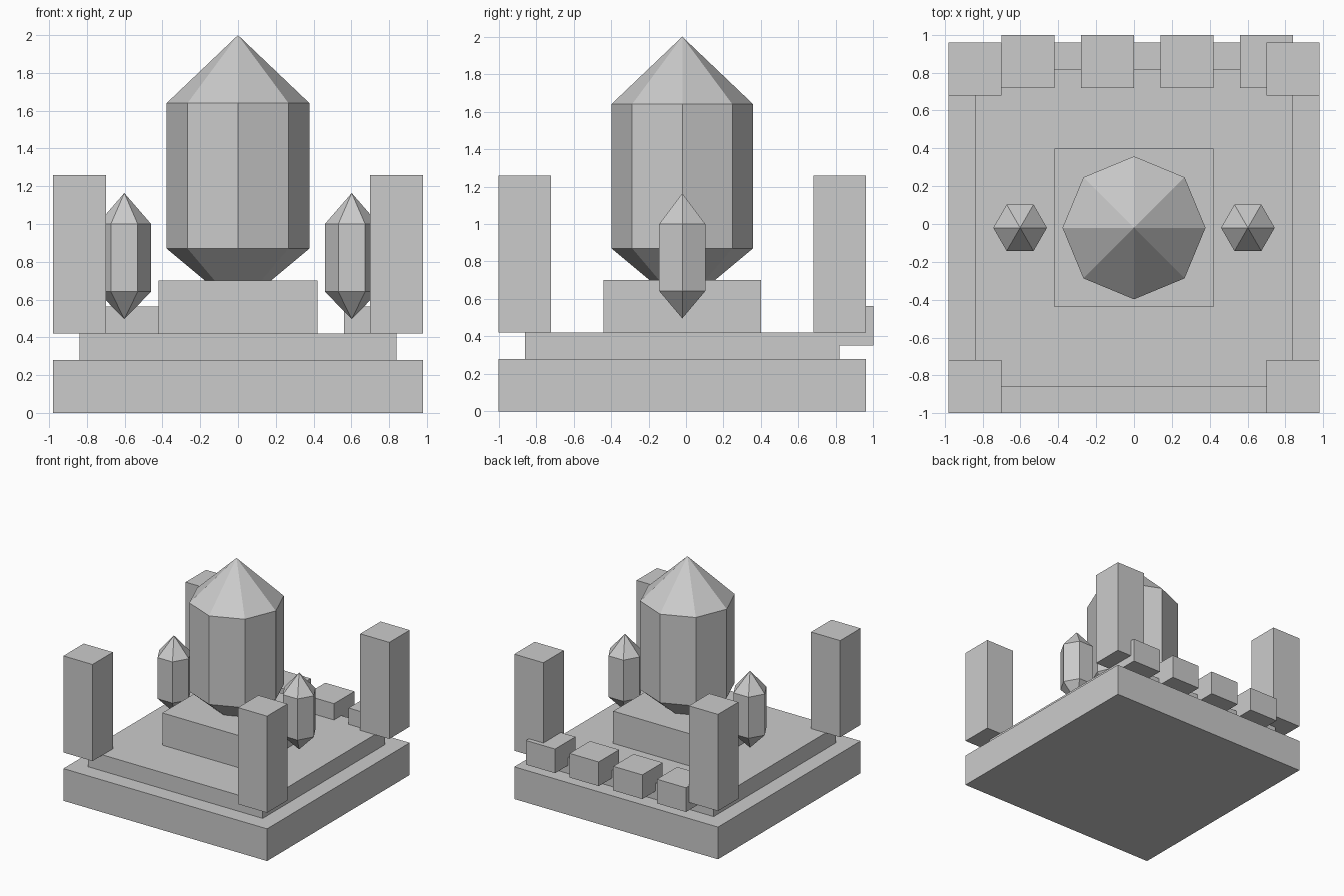
import bpy, bmesh
from math import cos, sin, tau

if "Cube" in bpy.data.objects:
    bpy.data.objects.remove(bpy.data.objects["Cube"])

CY = -0.02  # the shrine's centre line sits slightly forward


def finish(name, bm):
    bmesh.ops.recalc_face_normals(bm, faces=bm.faces)
    mesh = bpy.data.meshes.new(name)
    bm.to_mesh(mesh)
    bm.free()
    obj = bpy.data.objects.new(name, mesh)
    bpy.context.collection.objects.link(obj)


def box(name, center, size):
    bm = bmesh.new()
    bmesh.ops.create_cube(bm, size=1)
    bmesh.ops.scale(bm, vec=size, verts=bm.verts)
    bmesh.ops.translate(bm, vec=center, verts=bm.verts)
    finish(name, bm)


def crystal(name, x, sides, radius, z_tip_low, z_low, z_high, z_tip_high):
    bm = bmesh.new()
    rings = [[bm.verts.new((x + radius * cos(tau * i / sides),
                            CY + radius * sin(tau * i / sides), z))
              for i in range(sides)] for z in (z_low, z_high)]
    low_tip = bm.verts.new((x, CY, z_tip_low))
    high_tip = bm.verts.new((x, CY, z_tip_high))
    for i in range(sides):
        j = (i + 1) % sides
        bm.faces.new((rings[0][i], rings[0][j], rings[1][j], rings[1][i]))
        bm.faces.new((rings[0][j], rings[0][i], low_tip))
        bm.faces.new((rings[1][i], rings[1][j], high_tip))
    finish(name, bm)


# Stepped platform
box("base_slab", (0, CY, 0.14), (1.96, 1.96, 0.28))
box("middle_step", (0, CY, 0.35), (1.68, 1.68, 0.14))
box("pedestal", (0, CY, 0.56), (0.84, 0.84, 0.28))

# Corner pillars
for sx, side in ((-1, "left"), (1, "right")):
    for sy, end in ((-1, "front"), (1, "back")):
        box(f"pillar_{end}_{side}", (sx * 0.84, CY + sy * 0.84, 0.84), (0.28, 0.28, 0.84))

# Row of blocks along the back edge
for i in range(4):
    box(f"back_block_{i + 1}", (-0.56 + 0.42 * i, 0.86, 0.457), (0.28, 0.28, 0.21))

# Crystals
crystal("main_crystal", 0, 8, 0.378, 0.555, 0.87, 1.64, 2.0)
for sx, side in ((-1, "left"), (1, "right")):
    crystal(f"small_crystal_{side}", sx * 0.602, 6, 0.142, 0.496, 0.642, 1.0, 1.164)
